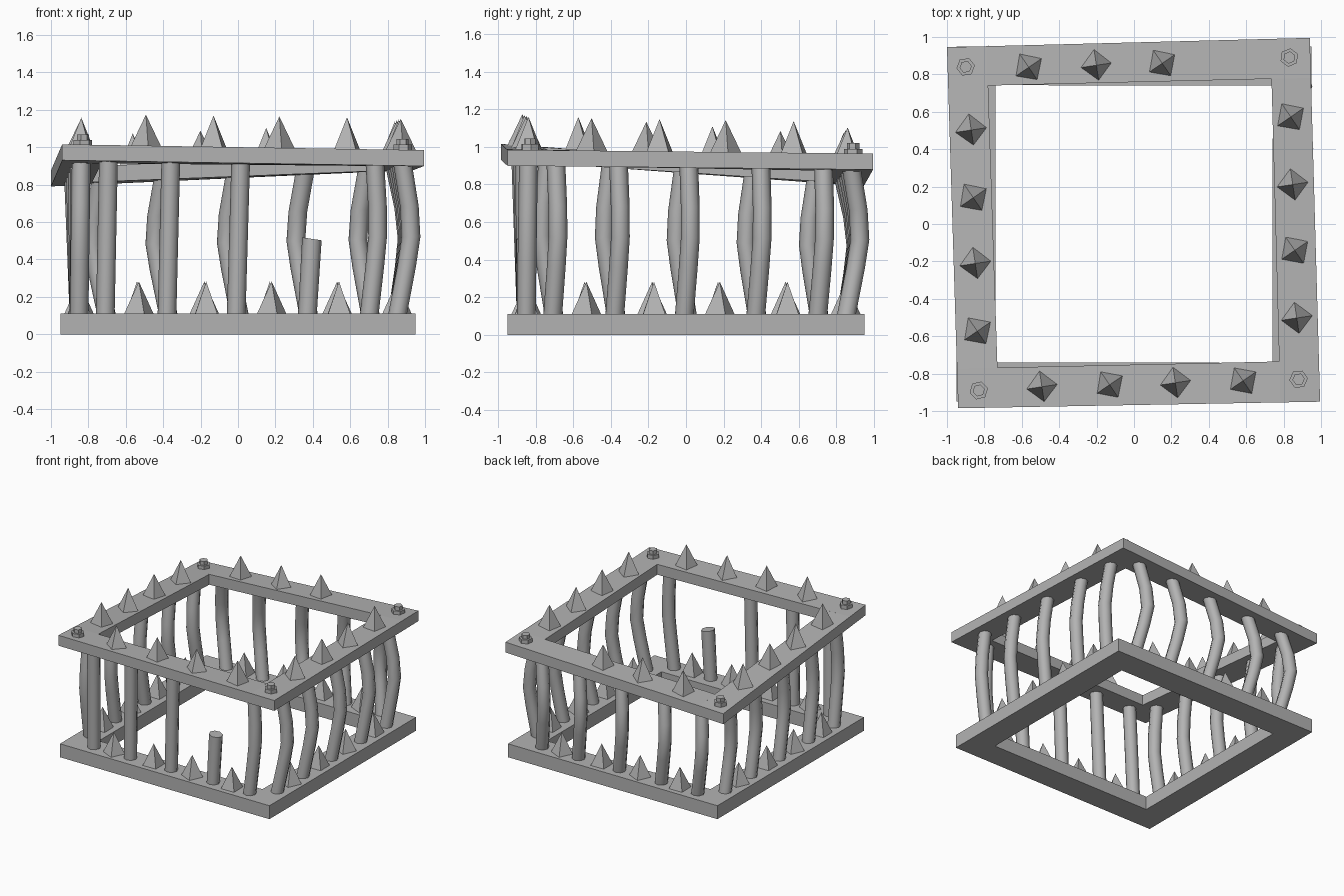
import bpy, bmesh, math, random
from mathutils import Vector

if "Cube" in bpy.data.objects:
    bpy.data.objects.remove(bpy.data.objects["Cube"])

random.seed(4)

iron = bpy.data.materials.new("grey iron")
iron.diffuse_color = (0.45, 0.45, 0.45, 1)
iron.use_nodes = True
iron.node_tree.nodes["Principled BSDF"].inputs["Base Color"].default_value = iron.diffuse_color


def finish(name, bm, smooth=False):
    bmesh.ops.recalc_face_normals(bm, faces=bm.faces)
    me = bpy.data.meshes.new(name)
    bm.to_mesh(me)
    bm.free()
    me.materials.append(iron)
    ob = bpy.data.objects.new(name, me)
    bpy.context.collection.objects.link(ob)
    if smooth:
        bpy.context.view_layer.objects.active = ob
        ob.select_set(True)
        bpy.ops.object.shade_smooth_by_angle(angle=math.radians(50))
        ob.select_set(False)
    return ob


def loft(bm, rings):
    """Skin a list of equal-length point loops and cap both ends."""
    loops = [[bm.verts.new(p) for p in r] for r in rings]
    n = len(loops[0])
    for a, b in zip(loops, loops[1:]):
        for i in range(n):
            j = (i + 1) % n
            bm.faces.new((a[i], a[j], b[j], b[i]))
    bm.faces.new(loops[0][::-1])
    bm.faces.new(loops[-1])


def ring(x, y, z, r, sides, turn=0.0, slope=0.0):
    out = []
    for i in range(sides):
        a = turn + math.tau * i / sides
        dx = r * math.cos(a)
        out.append((x + dx, y + r * math.sin(a), z + slope * dx))
    return out


def lid_z(x, y):
    """Underside height of the warped upper frame."""
    u, v = (x + 0.97) / 1.94, (y + 0.97) / 1.94
    front = 0.93 + (0.90 - 0.93) * u
    back = 0.79 + (0.88 - 0.79) * u
    return front + (back - front) * v


LID = 0.085
BASE = 0.11


def frame(name, outer, inner, z_fn, thick):
    """Four beams, each butting against the side of the next one."""
    O = [Vector(p) for p in outer]
    I = [Vector(p) for p in inner]
    P = [O[i].lerp(O[(i + 1) % 4], 0.89) for i in range(4)]
    for i, side in enumerate(("front", "right", "back", "left")):
        quad = [O[i], P[i], I[(i + 1) % 4], P[(i + 3) % 4]]
        bm = bmesh.new()
        loft(bm, [[(p.x, p.y, z_fn(p.x, p.y) + h) for p in quad] for h in (0, thick)])
        finish(f"{name}_{side}_beam", bm)


def square(s):
    return [(-s, -s), (s, -s), (s, s), (-s, s)]


# Lower and upper frames
frame("lower", square(0.95), square(0.742), lambda x, y: 0.0, BASE)
frame("upper", [(-0.94, -0.985), (0.995, -0.95), (0.94, 0.995), (-1.0, 0.945)],
      [(-0.73, -0.77), (0.78, -0.735), (0.735, 0.78), (-0.785, 0.74)], lid_z, LID)


def on_side(side, s, d):
    """Point at s along a side and d out from the centre."""
    return [(s, -d), (d, s), (-s, d), (-d, -s)][side]


# Bent bars, five per side, with one broken off at the front
bends = [(0.0, 0.0), (0.06, 0.02), (-0.06, 0.06), (0.0, -0.05)]
for side, label in enumerate(("front", "right", "back", "left")):
    for k, s in enumerate((-0.71, -0.38, -0.01, 0.37, 0.70)):
        x, y = on_side(side, s, 0.85)
        bm = bmesh.new()
        if side == 0 and k == 3:
            loft(bm, [ring(x, y, BASE - 0.02, 0.05, 8),
                      ring(x + 0.025, y, 0.51, 0.052, 8, 0, -0.15)])
            finish("broken_front_bar", bm, True)
            continue
        tx, ty = 1.01 * x - 0.029 * y, 1.01 * y + 0.029 * x
        mx, my = bends[side]
        if side == 0 and k == 4:
            mx = 0.03
        top = lid_z(tx, ty) + 0.02
        rings = []
        for t, w in ((0, 0), (0.33, 0.7), (0.52, 1), (0.72, 0.75), (1, 0)):
            rings.append(ring(x + (tx - x) * t + mx * w, y + (ty - y) * t + my * w,
                              BASE - 0.02 + (top - BASE + 0.02) * t, 0.05, 8))
        loft(bm, rings)
        finish(f"{label}_bar", bm, True)


def spike(name, x, y, z, turn):
    bm = bmesh.new()
    base = [bm.verts.new(p) for p in ring(x, y, z - 0.01, 0.088, 4, turn)]
    tip = bm.verts.new((x, y, z + 0.172))
    for i in range(4):
        bm.faces.new((base[i], base[(i + 1) % 4], tip))
    bm.faces.new(base[::-1])
    finish(name, bm)


# Spikes between the bars; one is missing from the upper back beam
for side in range(4):
    for k, s in enumerate((-0.53, -0.17, 0.18, 0.54)):
        turn = 0.15 + 0.45 * (k % 2) + side * math.pi / 2
        x, y = on_side(side, s, 0.85)
        spike("lower_spike", x, y, BASE, turn + 0.2)
        if side == 2 and k == 0:
            continue
        x, y = on_side(side, s + 0.03, 0.85 - 0.03 * s)
        if side in (0, 2):
            x += 0.01
        x, y = x * 1.005, y * 1.005
        spike("upper_spike", x, y, lid_z(x, y) + LID, turn)

# Hex bolts on the upper corners
for x, y in ((-0.83, -0.89), (0.88, -0.83), (0.83, 0.89), (-0.90, 0.84)):
    z = lid_z(x, y) + LID
    turn = random.uniform(0, 1)
    bm = bmesh.new()
    loft(bm, [ring(x, y, z - 0.01, 0.05, 6, turn), ring(x, y, z + 0.03, 0.05, 6, turn)])
    loft(bm, [ring(x, y, z + 0.02, 0.033, 6, turn), ring(x, y, z + 0.06, 0.033, 6, turn)])
    finish("corner_bolt", bm)
